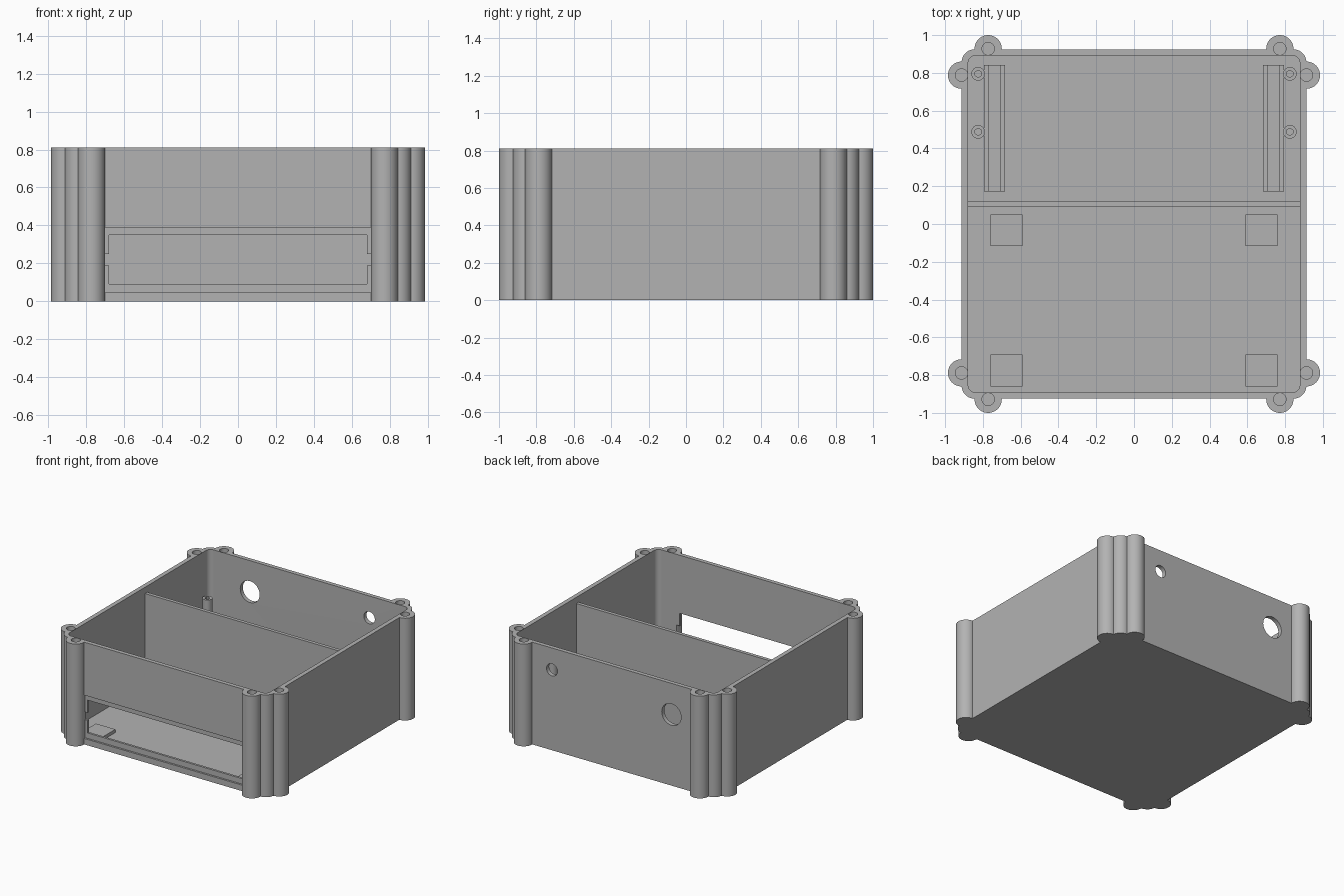
import bpy, bmesh, math
from mathutils import Matrix

if "Cube" in bpy.data.objects:
    bpy.data.objects.remove(bpy.data.objects["Cube"], do_unlink=True)

HEIGHT, FLOOR = 0.81, 0.035
OUT_X, OUT_Y = 0.913, 0.925
IN_X, IN_Y = 0.878, 0.892

grey = bpy.data.materials.new("plain grey")
grey.use_nodes = True
colour = (0.45, 0.45, 0.45, 1)
grey.diffuse_color = colour
grey.node_tree.nodes["Principled BSDF"].inputs["Base Color"].default_value = colour


def finish(name, bm):
    mesh = bpy.data.meshes.new(name)
    bmesh.ops.recalc_face_normals(bm, faces=bm.faces)
    bm.to_mesh(mesh)
    bm.free()
    mesh.materials.append(grey)
    ob = bpy.data.objects.new(name, mesh)
    bpy.context.collection.objects.link(ob)
    return ob


def box(name, x0, x1, y0, y1, z0, z1, corner=0):
    """Box between limits, with optional rounded upright edges."""
    bm = bmesh.new()
    bmesh.ops.create_cube(bm, size=1)
    for v in bm.verts:
        v.co.x = x1 if v.co.x > 0 else x0
        v.co.y = y1 if v.co.y > 0 else y0
        v.co.z = z1 if v.co.z > 0 else z0
    if corner:
        upright = [e for e in bm.edges
                   if abs(e.verts[0].co.z - e.verts[1].co.z) > 0.01]
        bmesh.ops.bevel(bm, geom=upright, offset=corner, segments=10,
                        profile=0.5, affect='EDGES')
    return finish(name, bm)


def cylinder(name, x, y, z0, z1, r, sides=48):
    bm = bmesh.new()
    bmesh.ops.create_cone(bm, cap_ends=True, segments=sides, radius1=r, radius2=r,
                          depth=z1 - z0,
                          matrix=Matrix.Translation((x, y, (z0 + z1) / 2)))
    return finish(name, bm)


def combine(target, tool, operation='DIFFERENCE'):
    mod = target.modifiers.new("combine", 'BOOLEAN')
    mod.operation, mod.object, mod.solver = operation, tool, 'EXACT'
    bpy.context.view_layer.objects.active = target
    bpy.ops.object.modifier_apply(modifier=mod.name)
    bpy.data.objects.remove(tool, do_unlink=True)


def smooth(ob):
    bpy.ops.object.select_all(action='DESELECT')
    ob.select_set(True)
    bpy.context.view_layer.objects.active = ob
    bpy.ops.object.shade_smooth_by_angle(angle=math.radians(30))


# Case block with rounded corners
case = box("case", -OUT_X, OUT_X, -OUT_Y, OUT_Y, 0, HEIGHT, 0.07)

# Front panel recess, window and side notches
combine(case, box("recess", -0.76, 0.76, -1, -OUT_Y + 0.015, 0.047, 0.39))
combine(case, box("window", -0.68, 0.68, -1, -0.8, 0.09, 0.35))
combine(case, box("notch", -0.73, 0.73, -1, -0.8, 0.19, 0.25))

# Screw columns, two at each corner
columns = [(sx * x, sy * y) for sx in (-1, 1) for sy in (-1, 1)
           for x, y in ((0.772, 0.928), (OUT_X, 0.788))]
for x, y in columns:
    combine(case, cylinder("column", x, y, 0, HEIGHT, 0.072), 'UNION')

# Hollow interior
combine(case, box("cavity", -IN_X, IN_X, -IN_Y, IN_Y, FLOOR, 1, 0.04))

# Screw holes
for x, y in columns:
    combine(case, cylinder("screw_hole", x, y, 0.4, 1, 0.033, 32))

# Round ports through the back wall
for x, z, r in ((-0.52, 0.563, 0.085), (0.527, 0.637, 0.048)):
    port = cylinder("port", 0, 0, -0.1, 0.1, r)
    port.data.transform(Matrix.Translation((x, 0.91, z))
                        @ Matrix.Rotation(math.pi / 2, 4, 'X'))
    combine(case, port)
smooth(case)

# Divider wall
box("divider", -IN_X, IN_X, 0.09, 0.118, FLOOR, 0.76)

for side, s in (("left", 1), ("right", -1)):
    # Grooved floor rails
    lo, hi = sorted((s * 0.683, s * 0.794))
    rail = box(side + "_rail", lo, hi, 0.172, 0.842, FLOOR, 0.14)
    combine(rail, box("groove", lo + 0.026, hi - 0.026, 0, 1, 0.07, 1))

    # Hollow mounting posts
    for place, y in (("front", 0.488), ("back", 0.795)):
        post = cylinder(f"{side}_{place}_post", s * 0.825, y, FLOOR, 0.47, 0.036, 32)
        combine(post, cylinder("bore", s * 0.825, y, 0.3, 1, 0.019, 6))
        smooth(post)

    # Square support pads
    lo, hi = sorted((s * 0.59, s * 0.76))
    for place, y in (("front", -0.86), ("back", -0.117)):
        box(f"{side}_{place}_pad", lo, hi, y, y + 0.168, FLOOR, 0.06)
